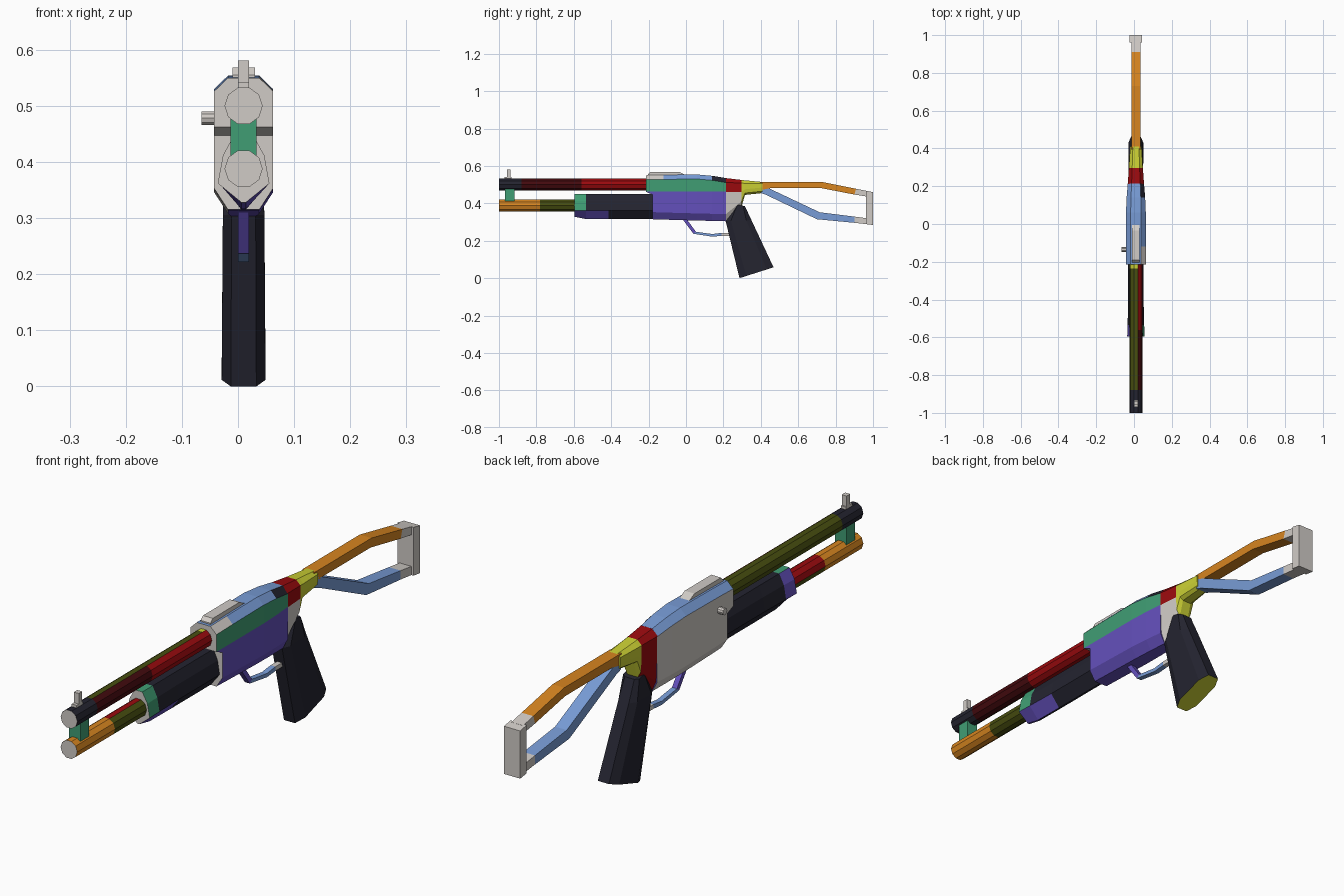
import bpy, bmesh, math

if "Cube" in bpy.data.objects:
    bpy.data.objects.remove(bpy.data.objects["Cube"])

CX = 0.01  # the body is symmetric about this plane

SRGB = {
    "light_grey": (208, 203, 198), "navy": (36, 36, 48), "olive": (72, 78, 16),
    "maroon": (68, 10, 14), "red": (155, 10, 14), "orange": (215, 133, 32),
    "yellow": (203, 208, 52), "green": (64, 158, 116), "purple": (100, 80, 188),
    "blue": (120, 156, 214),
}


def linear(v):
    v /= 255
    return v / 12.92 if v < 0.04 else ((v + 0.055) / 1.055) ** 2.4


MATS = {}
for name, rgb in SRGB.items():
    MATS[name] = bpy.data.materials.new(name)
    MATS[name].diffuse_color = (*[linear(v) for v in rgb], 1)
NAMES = list(SRGB)


def loft(name, sections, paint, cx=CX):
    """Skin mirrored half sections; each is a list of (half width, y, z) from top to bottom."""
    bm = bmesh.new()
    rings = [[[bm.verts.new((cx + s * w, y, z)) for w, y, z in sec] for s in (1, -1)]
             for sec in sections]
    n = len(sections[0])
    for (r0, l0), (r1, l1) in zip(rings, rings[1:]):
        loop0, loop1 = r0 + l0[::-1], r1 + l1[::-1]
        for i in range(2 * n):
            j = (i + 1) % (2 * n)
            bm.faces.new((loop0[i], loop0[j], loop1[j], loop1[i]))
    for r, l in (rings[0], rings[-1]):
        for i in range(n - 1):
            bm.faces.new((r[i], r[i + 1], l[i + 1], l[i]))
    bmesh.ops.recalc_face_normals(bm, faces=bm.faces)
    bm.normal_update()
    for f in bm.faces:
        col = paint if isinstance(paint, str) else paint(f.calc_center_median(), f.normal)
        f.material_index = NAMES.index(col)
    me = bpy.data.meshes.new(name)
    bm.to_mesh(me)
    bm.free()
    for m in MATS.values():
        me.materials.append(m)
    ob = bpy.data.objects.new(name, me)
    bpy.context.collection.objects.link(ob)
    return ob


def tube(r, z, ys):
    """Ten-sided tube sections along y."""
    angles = [math.radians(a) for a in (72, 36, 0, -36, -72)]
    return [[(r * math.cos(a), y, z + r * math.sin(a)) for a in angles] for y in ys]


def bar(hw, pairs):
    """Rectangular bar from (top y, top z, bottom y, bottom z)."""
    return [[(hw, a, b), (hw, c, d)] for a, b, c, d in pairs]


# Barrel
def barrel_paint(c, n):
    if n.y < -0.5:
        return "light_grey"
    if c.y < -0.88:
        return "navy"
    if n.x > 0.5 or (n.z < -0.5 and n.x > -0.2):
        return "maroon" if c.y < -0.56 else "red"
    return "yellow" if c.y > -0.235 else "olive"


loft("barrel", tube(0.034, 0.5, (-1, -0.88, -0.56, -0.235, -0.19)), barrel_paint)


# Magazine tube
def magazine_paint(c, n):
    if n.y < -0.5:
        return "light_grey"
    if c.y < -0.78:
        return "orange"
    return "red" if n.x < 0.1 and n.z > 0.3 else "olive"


loft("magazine_tube", tube(0.034, 0.388, (-1, -0.78, -0.2)), magazine_paint)


# Sliding fore-end
def fore(y, w, bottom):
    return [(0.016, y, 0.45), (w * 0.8, y, 0.412), (w, y, 0.362), (0.004, y, bottom)]


def fore_paint(c, n):
    if abs(n.y) > 0.8:
        return "light_grey"
    if c.y < -0.535:
        return "green" if n.x > -0.1 and c.z > 0.36 else "purple"
    return "purple" if c.y < -0.415 and c.z < 0.36 and n.x > 0 else "navy"


loft("fore_end", [fore(-0.595, 0.046, 0.328), fore(-0.535, 0.044, 0.316),
                  fore(-0.415, 0.041, 0.315), fore(-0.17, 0.041, 0.315)], fore_paint)


# Receiver
def rec(y, w, top, bottom, low_y=None):
    ly = y if low_y is None else low_y
    return [(w * 0.53, y, top), (w, y, top - 0.024), (w, y, 0.462),
            (w, ly, 0.447), (w, ly, bottom + 0.038), (w * 0.53, ly, bottom)]


def receiver_paint(c, n):
    if n.y < -0.5 or (c.y < -0.19 and abs(n.x) < 0.1 and n.z < 0.5):
        return "light_grey"
    if n.z > 0.3:
        if n.x > 0.3 and c.y < -0.12:
            return "light_grey"
        return "navy" if n.x > 0.3 and c.y > 0.14 else "blue"
    if n.x < -0.3:
        return "light_grey"
    return "green" if c.z > 0.455 and n.x > 0.3 else "purple"


loft("receiver", [rec(-0.215, 0.0525, 0.55, 0.315, -0.18),
                  rec(-0.12, 0.0525, 0.552, 0.313),
                  rec(0.06, 0.0525, 0.554, 0.308),
                  rec(0.14, 0.049, 0.547, 0.306),
                  rec(0.215, 0.043, 0.535, 0.304)], receiver_paint)


# Tapering neck behind the receiver
def neck_paint(c, n):
    if c.y > 0.298:
        return "yellow"
    return "red" if c.z > 0.46 or n.x < -0.5 else "light_grey"


def neck(y, w, zs):
    return [(w * k, y, z) for k, z in zip((0.53, 1, 1, 0.9, 0.5), zs)]


loft("neck", [neck(0.213, 0.043, (0.535, 0.512, 0.46, 0.342, 0.304)),
              neck(0.297, 0.037, (0.525, 0.508, 0.46, 0.41, 0.38)),
              neck(0.315, 0.036, (0.523, 0.507, 0.475, 0.455, 0.445)),
              neck(0.41, 0.03, (0.514, 0.505, 0.485, 0.465, 0.455))], neck_paint)


# Pistol grip with chamfered front and back edges, skinned from top to bottom
def grip(w, y0, z0, y1, z1):
    return [(w * k, y0 + (y1 - y0) * t, z0 + (z1 - z0) * t)
            for k, t in ((0.58, 0), (1, 0.2), (1, 0.8), (0.58, 1))]


loft("grip", [grip(0.033, 0.265, 0.395, 0.315, 0.385),
              grip(0.037, 0.212, 0.305, 0.35, 0.31),
              grip(0.039, 0.286, 0.0, 0.468, 0.058)],
     lambda c, n: "yellow" if n.z < -0.7 else "navy")

# Folding stock: upper arm, lower arm and butt plate
loft("stock_upper_arm", bar(0.024, [(0.395, 0.514, 0.395, 0.47), (0.45, 0.514, 0.45, 0.481),
                                    (0.73, 0.514, 0.725, 0.481), (0.91, 0.478, 0.9, 0.447),
                                    (0.97, 0.466, 0.97, 0.436)]),
     lambda c, n: "light_grey" if c.y > 0.91 else "orange")
loft("stock_lower_arm", bar(0.024, [(0.40, 0.495, 0.40, 0.455), (0.44, 0.482, 0.425, 0.447),
                                    (0.715, 0.352, 0.70, 0.315), (0.90, 0.329, 0.90, 0.296),
                                    (0.97, 0.32, 0.97, 0.288)]),
     lambda c, n: "light_grey" if c.y > 0.91 else "blue")
loft("butt_plate", bar(0.033, [(0.962, 0.467, 0.962, 0.289), (1.0, 0.46, 1.0, 0.284)]),
     "light_grey")


# Trigger guard
def guard_paint(c, n):
    if c.y > 0.19:
        return "light_grey"
    return "purple" if c.y < 0.04 else "blue"


loft("trigger_guard", bar(0.01, [(0.0, 0.32, -0.022, 0.32), (0.053, 0.248, 0.04, 0.237),
                                 (0.14, 0.236, 0.14, 0.222), (0.19, 0.242, 0.19, 0.226),
                                 (0.25, 0.242, 0.25, 0.226)]), guard_paint)

# Rail on the receiver, front sight and tube bracket
loft("top_rail", bar(0.02, [(-0.203, 0.555, -0.203, 0.54), (-0.19, 0.568, -0.19, 0.54),
                            (-0.035, 0.568, -0.035, 0.54), (-0.005, 0.553, -0.005, 0.54)]),
     "light_grey")
loft("front_sight_base", bar(0.01, [(-0.97, 0.542, -0.97, 0.525), (-0.932, 0.542, -0.932, 0.525)]),
     "light_grey")
loft("front_sight_post", bar(0.01, [(-0.957, 0.581, -0.957, 0.53), (-0.937, 0.581, -0.937, 0.53)]),
     "light_grey")
loft("tube_bracket", bar(0.023, [(-0.967, 0.485, -0.967, 0.405), (-0.917, 0.485, -0.917, 0.405)]),
     "green")

# Round side knob
bpy.ops.mesh.primitive_cylinder_add(vertices=10, radius=0.013, depth=0.035,
                                    location=(-0.0475, -0.135, 0.478),
                                    rotation=(0, math.pi / 2, 0))
knob = bpy.context.object
knob.name = "side_knob"
knob.data.materials.append(MATS["light_grey"])

for m in bpy.data.materials:
    if m.users and not m.is_grease_pencil:
        m.use_nodes = True
        m.node_tree.nodes["Principled BSDF"].inputs["Base Color"].default_value = m.diffuse_color
